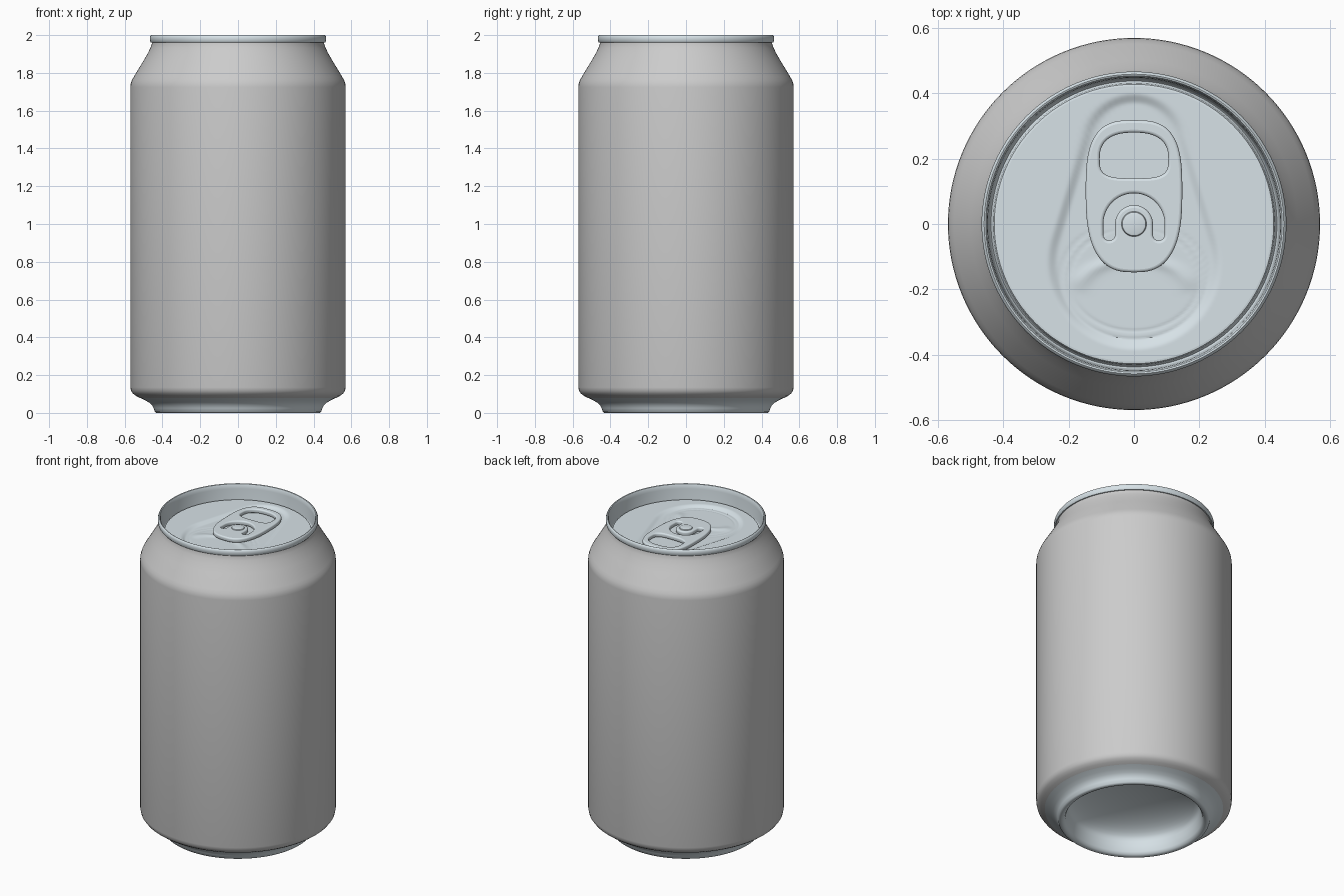
import bpy, bmesh
from math import sin, cos, pi, hypot, sqrt, exp

if "Cube" in bpy.data.objects:
    bpy.data.objects.remove(bpy.data.objects["Cube"])

SEG = 128
metal = bpy.data.materials.new("bare_metal")
metal.diffuse_color = (0.68, 0.76, 0.80, 1)
metal.use_nodes = True
metal.node_tree.nodes["Principled BSDF"].inputs["Base Color"].default_value = metal.diffuse_color


def finish(obj, mat=None, angle=40):
    if mat:
        obj.data.materials.append(mat)
    bpy.ops.object.select_all(action='DESELECT')
    obj.select_set(True)
    bpy.context.view_layer.objects.active = obj
    bpy.ops.object.shade_smooth_by_angle(angle=angle * pi / 180)
    return obj


def lathe(name, profile, mat=None, height=None):
    """Spin (r, z) points round z; r = 0 closes with a fan; height adds relief."""
    bm = bmesh.new()
    rings = []
    for r, z in profile:
        pts = [(0, 0)] if r == 0 else [(r * cos(2 * pi * i / SEG), r * sin(2 * pi * i / SEG)) for i in range(SEG)]
        rings.append([bm.verts.new((x, y, z + (height(x, y) if height else 0))) for x, y in pts])
    for a, b in zip(rings, rings[1:]):
        for i in range(SEG):
            j = (i + 1) % SEG
            if len(a) == 1:
                bm.faces.new((a[0], b[j], b[i]))
            elif len(b) == 1:
                bm.faces.new((a[i], a[j], b[0]))
            else:
                bm.faces.new((a[i], a[j], b[j], b[i]))
    me = bpy.data.meshes.new(name)
    bm.to_mesh(me)
    bm.free()
    obj = bpy.data.objects.new(name, me)
    bpy.context.collection.objects.link(obj)
    return finish(obj, mat)


# Painted side wall with shoulder and neck
lathe("can_body", [
    (0.520, 0.080), (0.540, 0.090), (0.556, 0.102), (0.566, 0.116), (0.570, 0.135),
    (0.570, 1.725), (0.568, 1.742), (0.562, 1.760), (0.552, 1.779), (0.500, 1.865),
    (0.478, 1.903), (0.464, 1.932), (0.457, 1.950), (0.455, 1.968)])

# Domed base with standing ring
dome = [(0.385 * sin(t * pi / 24), 0.08 + 0.12 * cos(t * pi / 24)) for t in range(1, 13)]
lathe("can_base", [(0, 0.20)] + dome + [
    (0.390, 0.055), (0.398, 0.020), (0.406, 0.006), (0.418, 0.0), (0.432, 0.0),
    (0.440, 0.006), (0.447, 0.025), (0.455, 0.040), (0.470, 0.054), (0.492, 0.067),
    (0.520, 0.080)], metal)

# Rolled rim and countersink groove
lathe("lid_rim", [
    (0.455, 1.962), (0.462, 1.962), (0.467, 1.969), (0.467, 1.988), (0.464, 1.996),
    (0.459, 2.0), (0.454, 1.998), (0.450, 1.990), (0.448, 1.970), (0.444, 1.900),
    (0.442, 1.888), (0.438, 1.884), (0.434, 1.888), (0.432, 1.902), (0.428, 1.909),
    (0.422, 1.910)], metal)


def step(d, w):
    t = min(1, max(0, 0.5 - d / (2 * w)))
    return t * t * (3 - 2 * t)


def teardrop(x, y, y1=-0.12, r1=0.25, y2=0.24, r2=0.145):
    h = y2 - y1
    b = (r1 - r2) / h
    a = sqrt(1 - b * b)
    x, y = abs(x), y - y1
    k = a * y - b * x
    if k < 0:
        return hypot(x, y) - r1
    if k > a * h:
        return hypot(x, y - h) - r2
    return x * a + y * b - r1


def relief(x, y):
    z = -0.012 * step(teardrop(x, y), 0.018)                  # recessed panel
    for rx, ry in ((0.225, 0.183), (0.200, 0.158)):           # score lines
        d = (hypot(x / rx, (y + 0.17) / ry) - 1) * ry
        z -= 0.002 * exp(-(d / 0.004) ** 2) * step(y + 0.03, 0.02)
    d = (hypot(x / 0.165, (y + 0.195) / 0.085) - 1) * 0.085   # mouth bead
    return z + 0.006 * exp(-(d / 0.014) ** 2) * step(-0.17 - y - 0.02 + 0.0, 0.03) if y > -0.25 else z


# Lid panel with pressed relief
N = 84
lathe("lid_panel", [(0.422 * i / N, 1.910) for i in range(N + 1)], metal, relief)


def egg(cy, w, up, down, n_up, n_down, count=64):
    pts = []
    for i in range(count):
        c, s = cos(2 * pi * i / count), sin(2 * pi * i / count)
        h, n = (up, n_up) if s >= 0 else (down, n_down)
        px = w * abs(c) ** (2 / n) * (1 if c >= 0 else -1)
        py = h * abs(s) ** (2 / n) * (1 if s >= 0 else -1)
        pts.append((px, cy + py))
    return pts


def arc(cx, cy, r, a, b, n=16):
    return [(cx + r * cos(a + (b - a) * i / n), cy + r * sin(a + (b - a) * i / n)) for i in range(n + 1)]


# Pull tab: outline with finger hole and horseshoe slot
slot = (arc(0, 0, 0.094, 0, pi, 24) + arc(-0.076, -0.033, 0.018, pi, 2 * pi, 8)
        + arc(0, 0, 0.058, pi, 0, 24) + arc(0.076, -0.033, 0.018, pi, 2 * pi, 8))
cu = bpy.data.curves.new("pull_tab", 'CURVE')
cu.dimensions = '2D'
cu.fill_mode = 'BOTH'
cu.extrude = 0.005
cu.bevel_depth = 0.009
cu.bevel_resolution = 3
cu.offset = -0.009
tab_outline = egg(0.10, 0.148, 0.218, 0.248, 3.0, 2.7, 96)
for pts in (tab_outline, egg(0.20, 0.105, 0.08, 0.06, 2.5, 3.5), slot):
    sp = cu.splines.new('POLY')
    sp.points.add(len(pts) - 1)
    for p, (x, y) in zip(sp.points, pts):
        p.co = (x, y, 0, 1)
    sp.use_cyclic_u = True
tab = bpy.data.objects.new("pull_tab", cu)
bpy.context.collection.objects.link(tab)
tab.location.z = 1.914
bpy.context.view_layer.objects.active = tab
tab.select_set(True)
bpy.ops.object.convert(target='MESH')
finish(bpy.context.view_layer.objects.active, metal)

# Rivet holding the tab
lathe("tab_rivet", [(0, 1.934), (0.030, 1.934), (0.036, 1.932), (0.039, 1.927), (0.039, 1.898)][::-1], metal)

# Consistent outward normals for the downward-wound parts
for name in ("lid_panel", "can_base"):
    me = bpy.data.objects[name].data
    up = sum(p.normal.z * p.area for p in me.polygons) > 0
    if up != (name == "lid_panel"):
        me.flip_normals()
